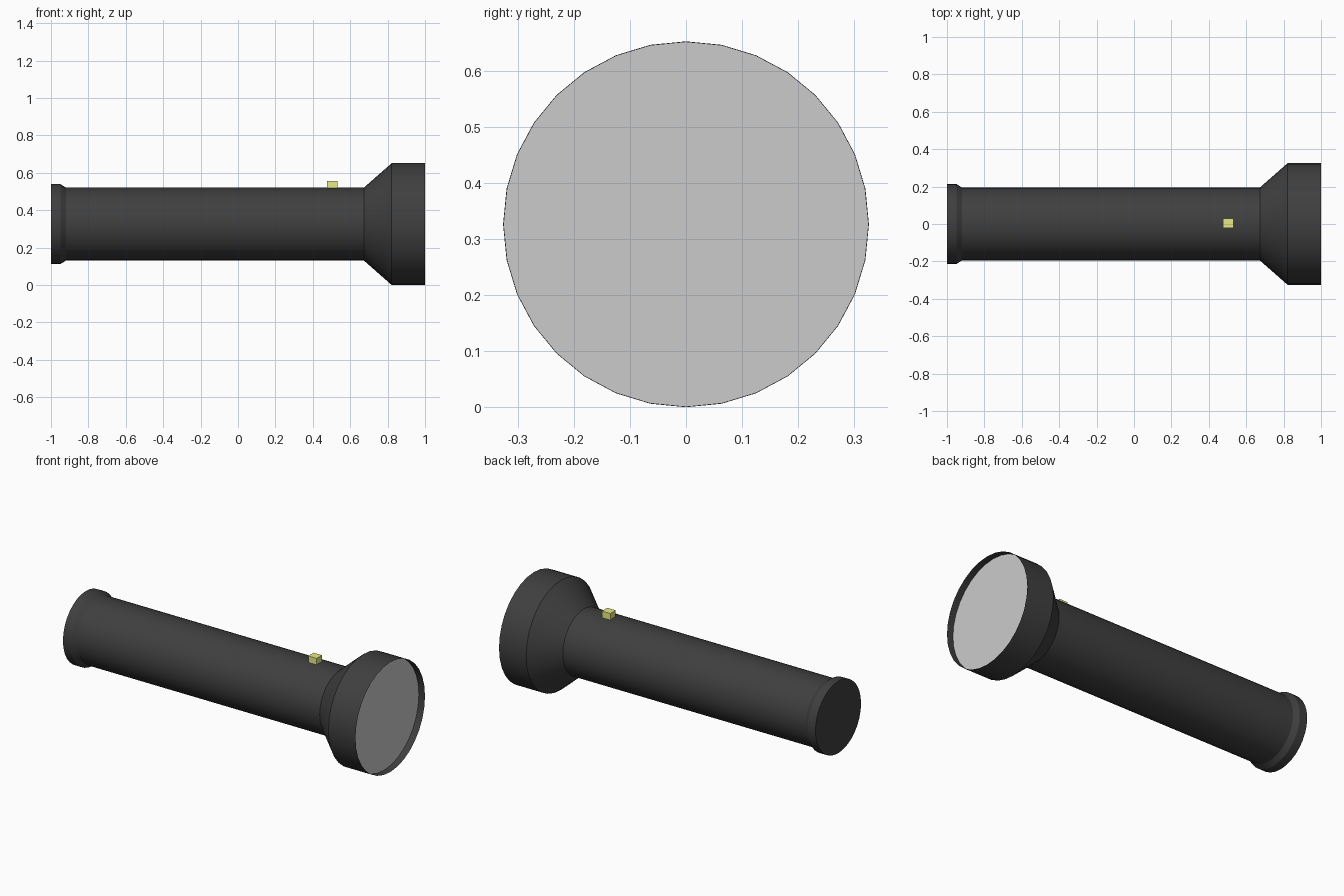
import bpy, bmesh
from math import sin, cos, pi, radians

if "Cube" in bpy.data.objects:
    bpy.data.objects.remove(bpy.data.objects["Cube"])

SIDES = 32
AXIS_Z = 0.326


def material(name, color):
    m = bpy.data.materials.new(name)
    m.diffuse_color = color
    m.use_nodes = True
    m.node_tree.nodes["Principled BSDF"].inputs["Base Color"].default_value = m.diffuse_color
    return m


def finish(name, bm, mat=None):
    mesh = bpy.data.meshes.new(name)
    bm.to_mesh(mesh)
    bm.free()
    obj = bpy.data.objects.new(name, mesh)
    bpy.context.collection.objects.link(obj)
    if mat:
        mesh.materials.append(mat)
    return obj


def ring(bm, x, r):
    return [bm.verts.new((x, r * sin(2 * pi * i / SIDES), AXIS_Z + r * cos(2 * pi * i / SIDES)))
            for i in range(SIDES)]


black = material("black_casing", (0.05, 0.05, 0.05, 1))
yellow = material("yellow_switch", (0.8, 0.83, 0.24, 1))

# Casing: tail lip, barrel, flared head; open at the front rim
profile = [(-1, 0.214), (-0.95, 0.214), (-0.92, 0.195),
           (0.673, 0.195), (0.822, 0.326), (1, 0.326)]
bm = bmesh.new()
rings = [ring(bm, x, r) for x, r in profile]
for a, b in zip(rings, rings[1:]):
    for i in range(SIDES):
        j = (i + 1) % SIDES
        bm.faces.new((a[i], a[j], b[j], b[i]))
bm.faces.new(rings[0])
bmesh.ops.recalc_face_normals(bm, faces=bm.faces[:])
casing = finish("casing", bm, black)
bpy.context.view_layer.objects.active = casing
casing.select_set(True)
bpy.ops.object.shade_smooth_by_angle(angle=radians(30))

# Lens: flat disc set slightly behind the rim
bm = bmesh.new()
lens = bm.faces.new(ring(bm, 0.96, 0.3255))
lens.normal_update()
if lens.normal.x < 0:
    lens.normal_flip()
finish("lens", bm)

# Switch: small block on top of the barrel
bm = bmesh.new()
bmesh.ops.create_cube(bm, size=1)
bmesh.ops.scale(bm, vec=(0.055, 0.05, 0.055), verts=bm.verts)
bmesh.ops.translate(bm, vec=(0.504, 0.004, 0.530), verts=bm.verts)
finish("switch", bm, yellow)
